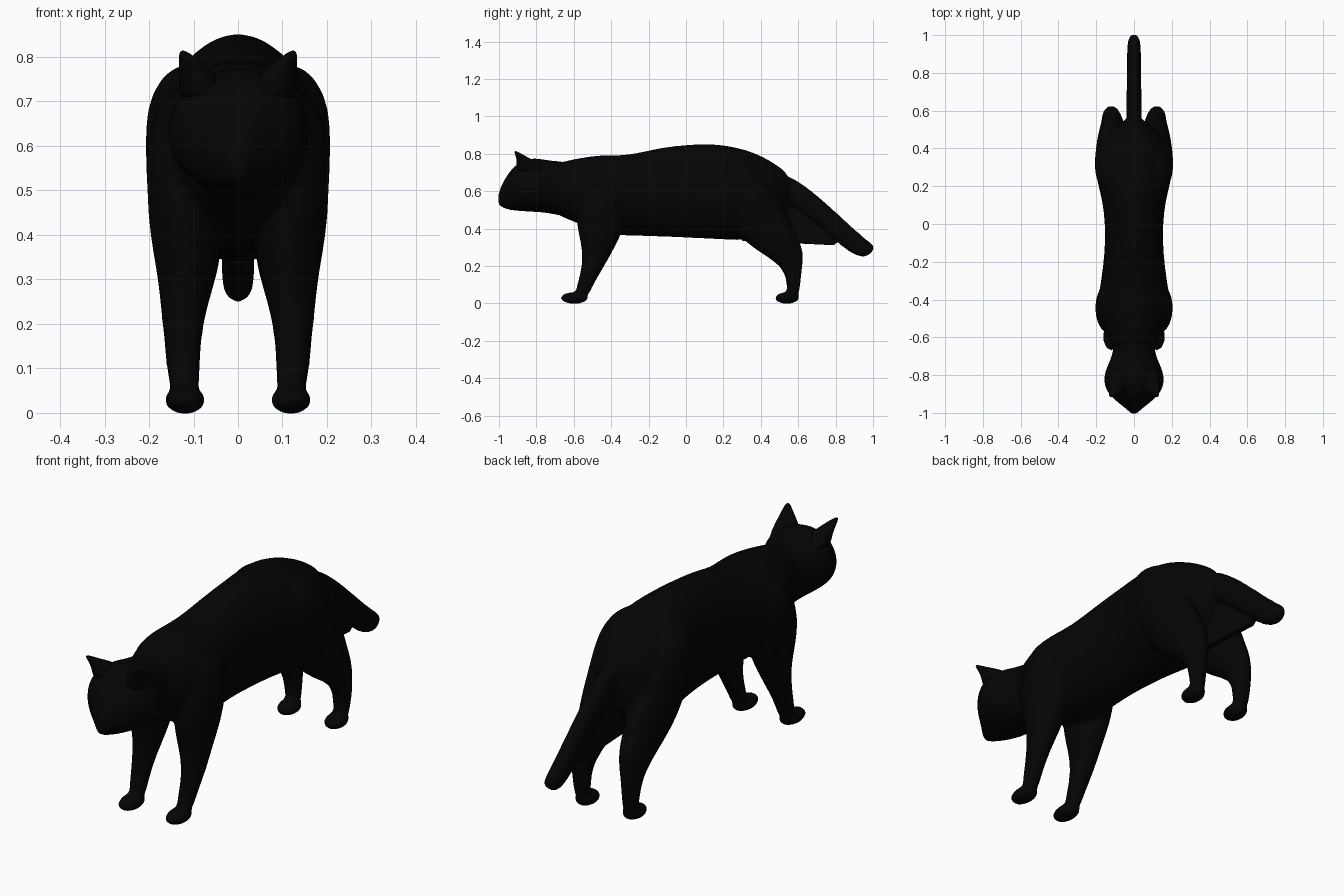
import bpy, bmesh, math
from mathutils import Vector, Matrix

cube = bpy.data.objects.get("Cube")
if cube:
    bpy.data.objects.remove(cube)

black = bpy.data.materials.new("black_fur")
black.use_nodes = True
black.diffuse_color = (0.0013, 0.0013, 0.0013, 1)
black.node_tree.nodes["Principled BSDF"].inputs["Base Color"].default_value = black.diffuse_color


def loft(bm, stations, depth_dir, sides=16):
    """Skin ellipses (centre, half width, half depth) lying along x and depth_dir."""
    rings = []
    for centre, width, depth in stations:
        ring = []
        for i in range(sides):
            a = math.tau * i / sides
            p = Vector(centre) + Vector((width * math.cos(a), 0, 0)) + depth_dir * depth * math.sin(a)
            ring.append(bm.verts.new(p))
        rings.append(ring)
    for low, high in zip(rings, rings[1:]):
        for i in range(sides):
            j = (i + 1) % sides
            bm.faces.new((low[i], low[j], high[j], high[i]))
    bm.faces.new(rings[0][::-1])
    bm.faces.new(rings[-1])


def trunk(bm, rows):
    """Loft along y from rows of (y, top, bottom, half width)."""
    loft(bm, [((0, y, (t + b) / 2), w, (t - b) / 2) for y, t, b, w in rows], Vector((0, 0, 1)))


def column(bm, rows, side):
    """Loft along z from rows of (z, x, y, half width, half length)."""
    loft(bm, [((side * x, y, z), w, d) for z, x, y, w, d in rows], Vector((0, 1, 0)))


def finish(name, bm, subdivide):
    bmesh.ops.recalc_face_normals(bm, faces=bm.faces)
    for f in bm.faces:
        f.smooth = True
    mesh = bpy.data.meshes.new(name)
    bm.to_mesh(mesh)
    bm.free()
    mesh.materials.append(black)
    obj = bpy.data.objects.new(name, mesh)
    bpy.context.collection.objects.link(obj)
    if subdivide:
        mod = obj.modifiers.new("Subdivision", "SUBSURF")
        mod.levels = mod.render_levels = subdivide
    return obj


# Torso
body = bmesh.new()
trunk(body, [(-.72, .755, .472, .09), (-.61, .772, .44, .135), (-.5, .795, .388, .182),
             (-.42, .797, .36, .2), (-.3, .797, .357, .178), (-.15, .838, .352, .158),
             (0, .855, .345, .156), (.13, .861, .339, .172), (.22, .85, .334, .2),
             (.32, .829, .332, .212), (.42, .787, .345, .185), (.5, .735, .40, .12),
             (.56, .685, .50, .05)])

# Head with a wedge muzzle, running back into the neck
trunk(body, [(-1.008, .58, .525, .014), (-.985, .64, .51, .034), (-.95, .70, .498, .08),
             (-.91, .745, .492, .132), (-.86, .774, .488, .16), (-.81, .782, .486, .166),
             (-.75, .771, .481, .145), (-.68, .762, .468, .108), (-.58, .76, .445, .115)])

# Legs and paws
FRONT_LEG = [(.72, .11, -.42, .065, .085), (.62, .125, -.43, .082, .125), (.5, .125, -.45, .082, .145),
             (.4, .115, -.457, .086, .128), (.3, .116, -.468, .064, .09), (.2, .126, -.495, .046, .061),
             (.1, .122, -.54, .037, .044), (.02, .118, -.565, .033, .038)]
HIND_LEG = [(.79, .09, .25, .055, .08), (.72, .12, .275, .08, .12), (.64, .126, .305, .085, .14),
            (.55, .125, .335, .084, .16), (.45, .12, .39, .083, .17), (.36, .112, .437, .08, .16),
            (.28, .115, .505, .06, .13), (.2, .125, .572, .046, .052), (.1, .124, .576, .038, .036),
            (.02, .118, .57, .033, .033)]
for side in (-1, 1):
    for leg, paw_y, paw_len in ((FRONT_LEG, -.597, .077), (HIND_LEG, .54, .067)):
        column(body, leg, side)
        place = Matrix.Translation((side * .119, paw_y, .029)) @ Matrix.Diagonal((.048, paw_len, .032, 1))
        bmesh.ops.create_uvsphere(body, u_segments=16, v_segments=10, radius=1, matrix=place)

# Tail, sloping down and back
TAIL = [(.46, .665, .04, .07), (.6, .58, .042, .066), (.72, .482, .04, .062), (.83, .382, .039, .06),
        (.92, .306, .038, .057), (.97, .28, .034, .048), (.995, .272, .022, .028)]
loft(body, [((0, y, z), w, d) for y, z, w, d in TAIL], Vector((0, .66, .75)))

# Fuse the torso, head, legs and tail into one soft skin
body_obj = finish("body", body, 1)
fuse = body_obj.modifiers.new("Fuse", "REMESH")
fuse.mode = "VOXEL"
fuse.voxel_size = 0.01
fuse.use_smooth_shade = True
soften = body_obj.modifiers.new("Soften", "SMOOTH")
soften.factor = 0.5
soften.iterations = 8

# Ears, long at the base and pointing outward
for side, name in ((1, "left_ear"), (-1, "right_ear")):
    ear = bmesh.new()
    column(ear, [(.69, .078, -.81, .056, .095), (.745, .083, -.84, .05, .067),
                 (.78, .103, -.876, .031, .031), (.816, .125, -.914, .008, .008)], side)
    finish(name, ear, 2)

# Thin web of skin between the rump and the tail
web = bmesh.new()
outline = [(.3, .45), (.3, .335), (.79, .311), (.85, .36), (.62, .56), (.5, .6)]
face = web.faces.new([web.verts.new((-.012, y, z)) for y, z in outline])
grown = bmesh.ops.extrude_face_region(web, geom=[face])
bmesh.ops.translate(web, vec=(.024, 0, 0),
                    verts=[v for v in grown["geom"] if isinstance(v, bmesh.types.BMVert)])
web_obj = finish("tail_web", web, 0)
bpy.ops.object.select_all(action="DESELECT")
web_obj.select_set(True)
bpy.context.view_layer.objects.active = web_obj
bpy.ops.object.shade_smooth_by_angle()
